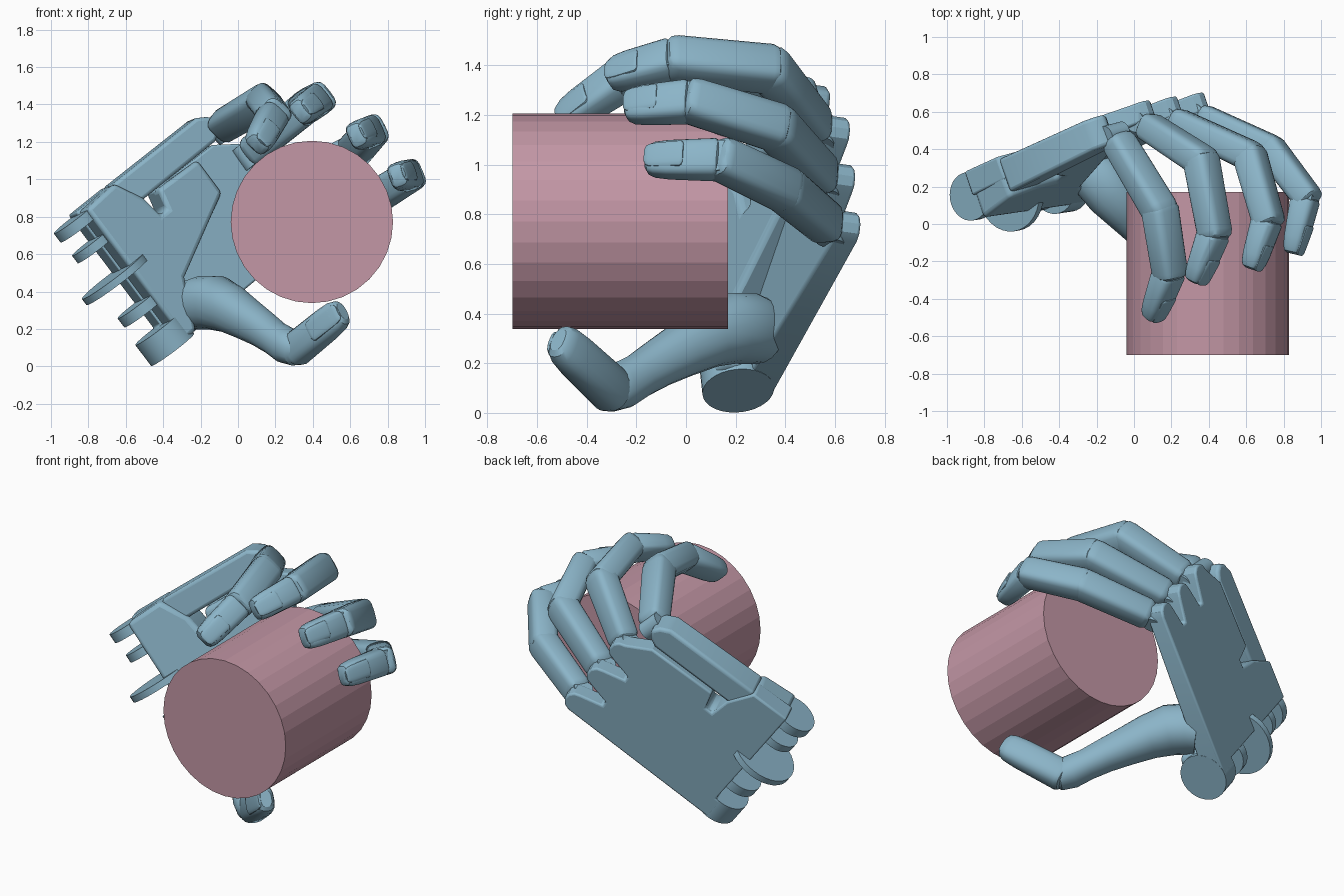
import bpy, bmesh
from math import cos, sin, pi, copysign, radians
from mathutils import Vector, Matrix

if "Cube" in bpy.data.objects:
    bpy.data.objects.remove(bpy.data.objects["Cube"])


def material(name, rgb):
    m = bpy.data.materials.new(name)
    m.diffuse_color = (*rgb, 1)
    m.use_nodes = True
    m.node_tree.nodes["Principled BSDF"].inputs["Base Color"].default_value = m.diffuse_color
    return m


BLUE = material("blue_metal", (0.26, 0.46, 0.58))
PINK = material("dusty_pink", (0.55, 0.31, 0.38))

# palm frame: U wrist to knuckles, V little finger to index, N out of the back of the hand
U = Vector((0.735, 0.335, 0.59)).normalized()
N = Vector((-0.318, 0.938, -0.136)).normalized()
V = U.cross(N).normalized()
ORIGIN = Vector((-0.5, 0.312, 0.075))


def palm_point(u, v, n):
    return ORIGIN + U * u + V * v + N * n


def finish(name, bm, mat=BLUE, angle=32, bevel=0):
    bmesh.ops.recalc_face_normals(bm, faces=bm.faces)
    me = bpy.data.meshes.new(name)
    bm.to_mesh(me)
    bm.free()
    me.materials.append(mat)
    ob = bpy.data.objects.new(name, me)
    bpy.context.collection.objects.link(ob)
    if bevel:
        b = ob.modifiers.new("bevel", 'BEVEL')
        b.width, b.segments, b.limit_method = bevel, 3, 'ANGLE'
        b.angle_limit = radians(40)
    bpy.ops.object.select_all(action='DESELECT')
    ob.select_set(True)
    bpy.context.view_layer.objects.active = ob
    bpy.ops.object.shade_smooth_by_angle(angle=radians(angle))
    return ob


def loft(name, pts, sizes, side, power=3.0, sides=20):
    """Skin rounded-rectangle rings (width along side, height across it) along pts."""
    bm = bmesh.new()
    rings = []
    for i, p in enumerate(pts):
        t = (pts[min(i + 1, len(pts) - 1)] - pts[max(i - 1, 0)]).normalized()
        s = (side - t * side.dot(t)).normalized()
        d = t.cross(s)
        ring = []
        for k in range(sides):
            c, q = cos(2 * pi * k / sides), sin(2 * pi * k / sides)
            a = copysign(abs(c) ** (2 / power), c) * sizes[i][0] / 2
            b = copysign(abs(q) ** (2 / power), q) * sizes[i][1] / 2
            ring.append(bm.verts.new(p + s * a + d * b))
        rings.append(ring)
    for r0, r1 in zip(rings, rings[1:]):
        for k in range(sides):
            j = (k + 1) % sides
            bm.faces.new((r0[k], r0[j], r1[j], r1[k]))
    bm.faces.new(rings[0])
    bm.faces.new(rings[-1])
    return finish(name, bm)


def segment(name, a, b, start, end, side, power=3.6, nose=0.3):
    """One phalanx with rounded ends, tapering from start to end size."""
    prof = [(0, .68), (.03, .9), (.08, 1), (1 - nose, 1), (1 - nose * .4, .94), (1 - nose * .12, .8), (1, .55)]
    pts = [a.lerp(b, t) for t, _ in prof]
    sizes = [tuple((start[k] + (end[k] - start[k]) * t) * f for k in (0, 1)) for t, f in prof]
    return loft(name, pts, sizes, side, power)


def disc(name, centre, axis, radius, depth, mat=BLUE, sides=32):
    bm = bmesh.new()
    rot = axis.to_track_quat('Z', 'Y').to_matrix().to_4x4()
    bmesh.ops.create_cone(bm, cap_ends=True, segments=sides, radius1=radius, radius2=radius,
                          depth=depth, matrix=Matrix.Translation(centre) @ rot)
    return finish(name, bm, mat, 10 if mat is PINK else 32)


def slab(name, outline, depth, bevel, back_n=0.0):
    """Plate on the back-of-hand plane; depth(u) gives thickness toward the palm."""
    bm = bmesh.new()
    back = [bm.verts.new(palm_point(u, v, back_n)) for u, v in outline]
    front = [bm.verts.new(palm_point(u, v, back_n - depth(u))) for u, v in outline]
    bm.faces.new(back)
    bm.faces.new(front[::-1])
    for i in range(len(outline)):
        j = (i + 1) % len(outline)
        bm.faces.new((back[i], front[i], front[j], back[j]))
    return finish(name, bm, bevel=bevel)


# held cylinder
disc("held_cylinder", Vector((0.395, -0.265, 0.772)), Vector((0, 1, 0)), 0.434, 0.87, PINK, 32)

# back plate with three rounded knuckle lobes and the thumb-side notch
lobes = [(1.11 + .068 * cos(a), v + .068 * sin(a))
         for v in (.01, .25, .49) for a in (-1.5, -.9, -.3, .3, .9, 1.5)]
lobes[6:6] = [(.98, .115), (.98, .145)]
lobes[14:14] = [(.98, .355), (.98, .385)]
notch = [(.55, .656), (.52, .54), (.47, .54), (.45, .67), (.36, .83), (.12, .83)]
slab("back_plate", [(.08, -.07)] + lobes + [(.98, .65)] + notch + [(.12, .07), (.08, .07)],
     lambda u: .14 - .03 * u, .012)
# thick heel of the palm, thinning toward the fingers
slab("palm_heel", [(.13, -.06), (.22, -.06), (.36, .2), (.85, .42), (.85, .64)] + notch[:-1] + [(.13, .82)],
     lambda u: .295 - .18 * u, .025, -.002)
# separate index bar
slab("index_bar", [(.36, .662), (.98, .662), (1.03, .69), (1.06, .74), (1.03, .79), (.97, .825),
                   (.36, .83)], lambda u: .2 - .03 * u, .02, -.015)

# wrist lugs and the central wrist disc
for i, (v, w, r) in enumerate(((0, .14, .145), (.21, .06, .13), (.63, .05, .12), (.78, .06, .13))):
    disc(f"wrist_lug_{i}", palm_point(.085, v, -r), V, r, w)
disc("wrist_disc", palm_point(.065, .42, -.14), V, .205, .04)

# fingers: knuckle, middle joint, end joint, tip
fingers = {
    "index": [palm_point(1.05, .7, -.13), (.14, .07, 1.415), (.19, -.25, 1.35), (.10, -.50, 1.18)],
    "middle": [palm_point(1.1, .49, -.1), (.36, .34, 1.385), (.43, -.04, 1.425), (.33, -.31, 1.36)],
    "ring": [palm_point(1.1, .25, -.1), (.62, .365, 1.15), (.715, .03, 1.255), (.63, -.24, 1.235)],
    "little": [palm_point(1.1, .01, -.1), (.73, .4, .9), (.92, .15, 1.02), (.85, -.16, 1.02)],
}
for name, joints in fingers.items():
    p = [Vector(j) for j in joints]
    axis = (p[1] - p[0]).cross(p[3] - p[2]).normalized()
    k = .97 if name == "little" else 1.0
    for i, (part, a, b, nose) in enumerate((("proximal", (.17, .15), (.185, .165), .12),
                                            ("middle", (.185, .165), (.175, .155), .1),
                                            ("tip", (.17, .15), (.15, .11), .3))):
        d = (p[i + 1] - p[i]).normalized()
        lead = d * (.02 if i == 0 else -.04 if i == 1 else .005)
        tail = d * (0 if i == 2 else .045)
        segment(f"{name}_{part}_segment", p[i] + lead, p[i + 1] + tail,
                tuple(x * k for x in a), tuple(x * k for x in b), axis, nose=nose)
        # joint pin across the finger
        disc(f"{name}_{part}_pin", p[i], axis, .056, .13)
    # fingernail on the outer side of the tip
    d = (p[3] - p[2]).normalized()
    out = (p[2] - p[3] * .5 - p[1] * .5)
    out = (out - d * out.dot(d)).normalized()
    segment(name + "_nail", p[2].lerp(p[3], .48) + out * .06, p[3] + out * .04,
            (.11, .03), (.1, .024), axis, 2.6)

# thumb: organic base flowing from the palm, then a bent tip with a nail
path = [(-.24, .29, .33), (-.19, .25, .34), (-.12, .17, .34), (-.04, .08, .305), (.05, -.02, .25), (.13, -.11, .2),
        (.2, -.19, .15), (.26, -.26, .11), (.31, -.31, .088), (.35, -.35, .083)]
widths = [.27, .29, .29, .255, .22, .195, .18, .19, .17, .09]
bend = Vector((.5, .55, .05)).cross(Vector((.18, -.17, .19))).normalized()
loft("thumb_base", [Vector(q) for q in path], [(w, w) for w in widths], bend, 2.2, 20)
root, tip = Vector((.285, -.275, .07)), Vector((.56, -.515, .295))
segment("thumb_tip", root, tip, (.185, .17), (.18, .12), bend, 2.6)
d = (tip - root).normalized()
out = d.cross(bend).normalized()
out = out if out.z < 0 else -out
segment("thumb_nail", root.lerp(tip, .5) + out * .066, tip + out * .04, (.12, .03), (.11, .024), bend, 2.6)
